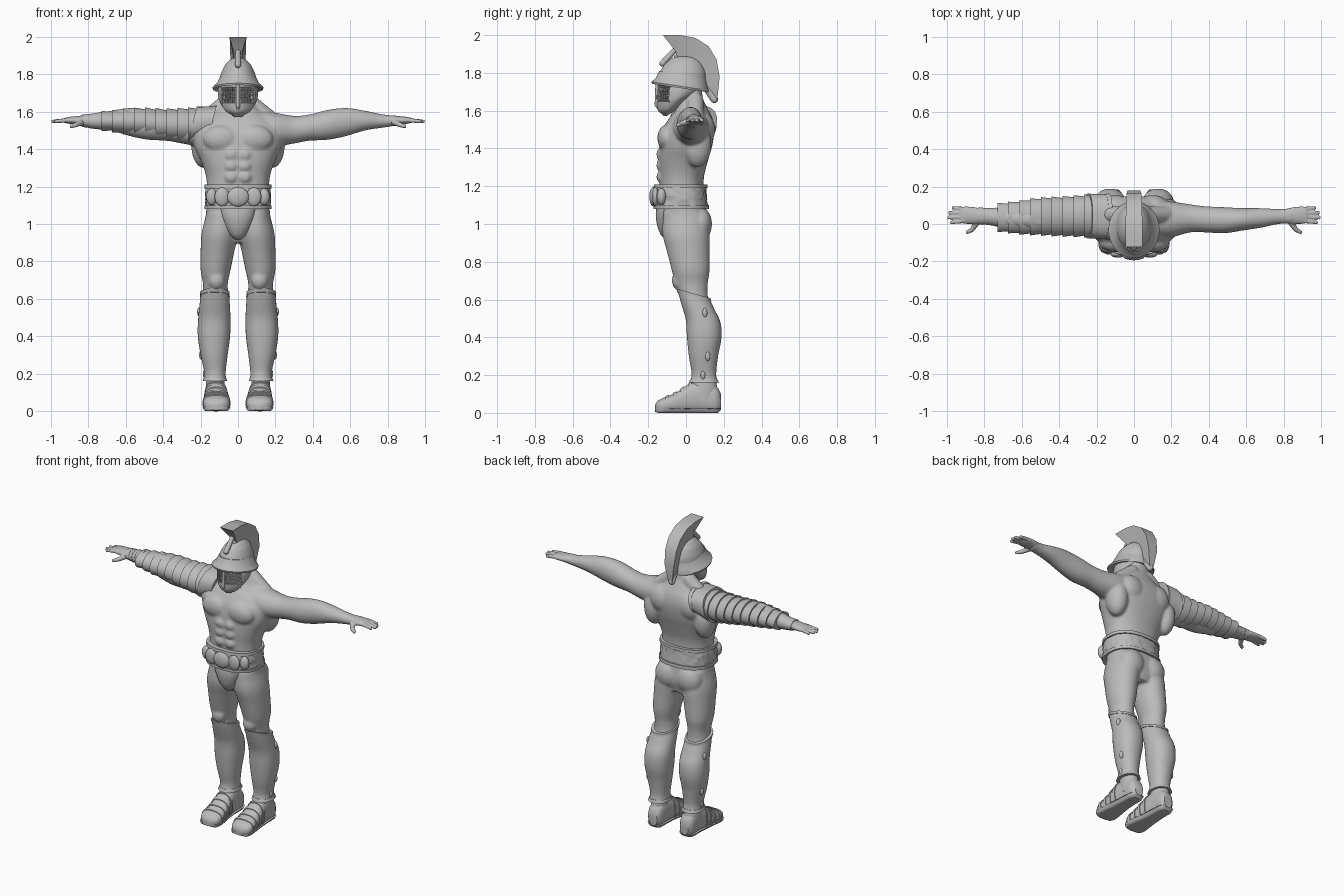
import bpy, bmesh, math, random
from mathutils import Vector, Matrix

random.seed(4)
default_cube = bpy.data.objects.get("Cube")
if default_cube:
    bpy.data.objects.remove(default_cube, do_unlink=True)

stone = bpy.data.materials.new("stone grey")
stone.use_nodes = True
stone.diffuse_color = (0.5, 0.5, 0.5, 1)
stone.node_tree.nodes["Principled BSDF"].inputs["Base Color"].default_value = stone.diffuse_color


def sample(table, t):
    """Smoothly interpolate a section table of rows (t, low, high, low, high)."""
    i = max(k for k in range(len(table) - 1) if k == 0 or (table[k][0] - t) * (table[0][0] - table[-1][0]) >= 0)
    before, a, b, after = (table[max(i - 1, 0)], table[i], table[i + 1], table[min(i + 2, len(table) - 1)])
    u = (t - a[0]) / (b[0] - a[0])
    row = [t]
    for p, q, r, s in list(zip(before, a, b, after))[1:]:
        row.append(q + u * (r - p + u * (2 * p - 5 * q + 4 * r - s + u * (3 * (q - r) + s - p))) / 2)
    return row


def loft(bm, rows, axis="z", flip=1, power=2.0, sides=32, grow=None):
    """Skin superellipse sections given by their extents across the axis."""
    index = "xyz".index(axis)
    others = [k for k in range(3) if k != index]
    rings = []
    for number, (t, alo, ahi, blo, bhi) in enumerate(rows):
        extra = grow[number] if grow else 0
        ring = []
        for k in range(sides):
            angle = math.tau * (k + 0.5) / sides
            c, s = math.cos(angle), math.sin(angle)
            co = Vector((0, 0, 0))
            co[index] = t
            co[others[0]] = (alo + ahi) / 2 + ((ahi - alo) / 2 + extra) * math.copysign(abs(c) ** (2 / power), c)
            co[others[1]] = (blo + bhi) / 2 + ((bhi - blo) / 2 + extra) * math.copysign(abs(s) ** (2 / power), s)
            co.x *= flip
            ring.append(bm.verts.new(co))
        rings.append(ring)
    for low, high in zip(rings, rings[1:]):
        for k in range(sides):
            bm.faces.new((low[k], low[k - 1], high[k - 1], high[k]))
    bm.faces.new(rings[0])
    bm.faces.new(rings[-1])
    return [v for ring in rings for v in ring]


def smooth_loft(bm, table, steps=24, **options):
    first, last = table[0][0], table[-1][0]
    return loft(bm, [sample(table, first + (last - first) * k / steps) for k in range(steps + 1)], **options)


def band(bm, table, start, end, near, far, **options):
    """A ring of armour or strap that follows a section table."""
    middle = (start + end) / 2
    rows = [sample(table, t) for t in (start, start, middle, end, end)]
    return loft(bm, rows, grow=[-0.01, near, (near + far) / 2, far, -0.01], **options)


def ball(bm, centre, radii):
    matrix = Matrix.Translation(centre) @ Matrix.Diagonal((*radii, 1))
    bmesh.ops.create_uvsphere(bm, u_segments=20, v_segments=12, radius=1, matrix=matrix)


def limb(bm, start, end, thick, thin):
    a, b = Vector(start), Vector(end)
    matrix = Matrix.Translation((a + b) / 2) @ (b - a).to_track_quat("Z", "Y").to_matrix().to_4x4()
    bmesh.ops.create_cone(bm, cap_ends=True, segments=14, radius1=thick, radius2=thin, depth=(b - a).length, matrix=matrix)
    ball(bm, a, (thick,) * 3)
    ball(bm, b, (thin,) * 3)


def finish(bm, name, voxel=0, relax=0):
    bmesh.ops.recalc_face_normals(bm, faces=bm.faces)
    mesh = bpy.data.meshes.new(name)
    bm.to_mesh(mesh)
    bm.free()
    mesh.materials.append(stone)
    part = bpy.data.objects.new(name, mesh)
    bpy.context.collection.objects.link(part)
    bpy.ops.object.select_all(action="DESELECT")
    part.select_set(True)
    bpy.context.view_layer.objects.active = part
    bpy.ops.object.shade_smooth_by_angle(angle=math.radians(40))
    if voxel:
        remesh = part.modifiers.new("blend", "REMESH")
        remesh.mode, remesh.voxel_size, remesh.use_smooth_shade = "VOXEL", voxel, True
        soften = part.modifiers.new("soften", "SMOOTH")
        soften.factor, soften.iterations = 0.5, relax
    return part


def even(t, half, low, high):
    return (t, -half, half, low, high)


# Section tables
torso = [even(0.9, .1, -.07, .1), even(.98, .17, -.12, .12), even(1.07, .17, -.13, .11), even(1.15, .165, -.14, .095),
         even(1.25, .17, -.14, .095), even(1.33, .195, -.145, .115), even(1.42, .235, -.14, .14),
         even(1.5, .24, -.125, .15), even(1.56, .19, -.09, .14), even(1.61, .115, -.05, .115),
         even(1.66, .075, -.04, .09), even(1.76, .07, -.04, .08)]
arm = [(.1, -.06, .12, 1.47, 1.61), (.2, -.07, .12, 1.42, 1.595), (.3, -.045, .105, 1.43, 1.578),
       (.38, -.045, .095, 1.445, 1.585), (.48, -.05, .09, 1.45, 1.61), (.58, -.035, .085, 1.47, 1.62),
       (.68, -.02, .085, 1.5, 1.605), (.78, 0, .08, 1.515, 1.585), (.85, 0, .085, 1.525, 1.58)]
leg = [(1.06, .01, .17, -.12, .11), (.95, 0, .195, -.125, .125), (.85, .02, .2, -.1, .125), (.75, .04, .2, -.075, .125),
       (.68, .055, .187, -.055, .115), (.6, .05, .19, -.03, .12), (.45, .055, .2, .01, .17),
       (.3, .065, .185, .03, .155), (.18, .075, .165, .04, .155), (.06, .075, .165, .04, .16)]
shin = [(.635, .05, .198, -.045, .125), (.6, .045, .203, -.035, .14), (.5, .04, .213, -.003, .18), (.4, .042, .215, .005, .188),
        (.3, .055, .2, .015, .17), (.2, .066, .18, .03, .16), (.16, .062, .185, .02, .17)]
foot = [(.185, .085, .145, .02, .1), (.165, .07, .165, 0, .14), (.09, .065, .17, 0, .17), (.02, .06, .175, 0, .155),
        (-.05, .05, .18, 0, .11), (-.12, .045, .185, 0, .08), (-.15, .06, .17, 0, .065), (-.163, .09, .14, .01, .045)]
sleeve = [(.14, -.07, .15, 1.48, 1.62), (.25, -.065, .15, 1.44, 1.615), (.4, -.06, .14, 1.455, 1.61),
          (.5, -.055, .135, 1.475, 1.615), (.6, -.05, .12, 1.485, 1.61), (.73, -.035, .105, 1.505, 1.595)]

# Muscular body, blended into one skin
body = bmesh.new()
smooth_loft(body, torso, steps=40, power=2.3, sides=48)
for side in (1, -1):
    smooth_loft(body, arm, axis="x", flip=side, steps=30)
    smooth_loft(body, leg, flip=side, steps=40)
    ball(body, (side * .09, -.1, 1.455), (.098, .052, .072))
    ball(body, (side * .185, .06, 1.42), (.065, .075, .12))
    ball(body, (side * .1, .09, 1.5), (.09, .065, .09))
    ball(body, (side * .08, .075, 1.0), (.085, .063, .09))
    ball(body, (side * .115, -.04, .7), (.045, .035, .05))
    limb(body, (side * .06, .05, 1.65), (side * .16, .05, 1.57), .045, .045)
    for level in (1.25, 1.31, 1.37):
        ball(body, (side * .035, -.132, level), (.037, .025, .033))
finish(body, "body", voxel=.008, relax=6)

# Hands
for side, label in ((1, "left"), (-1, "right")):
    hand = bmesh.new()
    loft(hand, [(.81, .005, .08, 1.525, 1.58), (.85, 0, .09, 1.53, 1.578), (.9, 0, .095, 1.535, 1.573),
                (.925, .005, .088, 1.54, 1.568)], axis="x", flip=side, sides=20)
    for k, tip in enumerate((.975, .99, .985, .965)):
        limb(hand, (side * .91, .017 + k * .021, 1.555), (side * tip, .008 + k * .026, 1.548), .0125, .0095)
    limb(hand, (side * .835, .015, 1.545), (side * .865, -.03, 1.53), .018, .013)
    limb(hand, (side * .865, -.03, 1.53), (side * .89, -.044, 1.522), .013, .01)
    finish(hand, label + "_hand", voxel=.005, relax=2)

    # Greave with a slanted, rolled top edge and small buckles
    greave = bmesh.new()
    shell = smooth_loft(greave, shin, flip=side, power=2.2)
    shell += band(greave, shin, .635, .617, .006, .004, flip=side, power=2.2)
    shell += band(greave, shin, .178, .16, .002, .005, flip=side, power=2.2)
    for v in shell:
        v.co.z -= .28 * (v.co.y - .03) * max(0, (v.co.z - .45) / .185)
    for level, depth in ((.53, .1), (.3, .115), (.2, .09)):
        edge = sample(shin, level)[2]
        ball(greave, (side * (edge - .004), depth, level), (.012, .013, .025))
    finish(greave, label + "_greave")

    # Boot with sole and straps
    boot = bmesh.new()
    smooth_loft(boot, foot, axis="y", flip=side, power=2.5)
    sole = smooth_loft(boot, foot, axis="y", flip=side, power=4, grow=[.004] * 25)
    for v in sole:
        v.co.z = max(0, min(v.co.z, .022))
    for place in (.03, -.01, -.05, -.09):
        strap = band(boot, foot, place, place - .018, .005, .005, axis="y", flip=side, power=2.5)
        for v in strap:
            v.co.z = max(v.co.z, .003)
    smooth_loft(boot, [(.06, .07, .17, .03, .165), (.12, .07, .172, .03, .168), (.165, .072, .17, .03, .16)], flip=side)
    finish(boot, label + "_boot")

# Overlapping plates on the right arm
plates = bmesh.new()
count = 9
for k in range(count):
    start = .2 + k * .058
    band(plates, sleeve, start, start + .066, -.003, .009, axis="x", flip=-1)
guard = band(plates, sleeve, .135, .235, .008, .012, axis="x", flip=-1, power=2.4)
guard += band(plates, sleeve, .13, .15, .014, .01, axis="x", flip=-1, power=2.4)
for v in guard:
    v.co.x += .25 * (v.co.z - 1.57)
finish(plates, "arm_plates")
wrap = bmesh.new()
for k in range(5):
    band(wrap, arm, .71 + k * .024, .738 + k * .024, .006, .004, axis="x", flip=-1)
finish(wrap, "wrist_wrap")

# Wide studded belt with buckle
belt = bmesh.new()
girdle = [even(1.08, .172, -.165, .115), even(1.15, .174, -.168, .108), even(1.21, .17, -.162, .105)]
for v in smooth_loft(belt, girdle, steps=10, power=2.4, sides=72):
    v.co += Vector((v.co.x, v.co.y, 0)).normalized() * random.uniform(-.004, .004)
for low in (1.08, 1.19):
    band(belt, girdle, low, low + .02, .008, .008, power=2.4, sides=64)
ball(belt, (0, -.172, 1.145), (.058, .022, .052))
for side in (1, -1):
    ball(belt, (side * .085, -.162, 1.145), (.04, .018, .05))
    ball(belt, (side * .14, -.13, 1.145), (.03, .025, .045))
finish(belt, "belt")

# Loincloth
cloth = bmesh.new()
smooth_loft(cloth, [even(1.11, .1, -.155, -.04), even(1.04, .088, -.16, -.04), even(.98, .066, -.15, -.04),
                    even(.935, .04, -.13, -.045), even(.915, .012, -.105, -.06)], steps=16)
finish(cloth, "loincloth")

# Helmet bowl and tilted brim
helmet = bmesh.new()
smooth_loft(helmet, [even(1.73, .1, -.14, .105), even(1.8, .092, -.14, .105), even(1.85, .07, -.11, .085),
                     even(1.882, .04, -.07, .05), even(1.893, .008, -.03, .01)], sides=48)
brim = loft(helmet, [even(1.73, .09, -.13, .09), even(1.715, .134, -.18, .12), even(1.725, .136, -.183, .122),
                     even(1.75, .112, -.16, .112), even(1.79, .093, -.142, .106)], sides=48)
for v in brim:
    v.co.z -= .15 * v.co.y
finish(helmet, "helmet")

# Face guard with pierced eye openings and a centre ridge
visor = bmesh.new()
cheeks = [even(1.573, .025, -.12, -.05), even(1.6, .075, -.148, .03), even(1.64, .102, -.155, .08),
          even(1.7, .107, -.155, .095), even(1.76, .098, -.145, .095)]
for v in smooth_loft(visor, cheeks, steps=20, sides=64, power=1.8):
    v.co.z = 1.76 - (1.76 - v.co.z) * (1 - .62 * min(1, max(0, (v.co.y + .1) / .18)))
holes = []
for f in visor.faces:
    c = f.calc_center_median()
    if c.y < -.05 and .016 < abs(c.x) < .09 and 1.645 < c.z < 1.735:
        holes.append(f)
visor.normal_update()
bmesh.ops.recalc_face_normals(visor, faces=visor.faces)
bmesh.ops.inset_individual(visor, faces=holes, thickness=.0018, depth=-.007)
limb(visor, (0, -.152, 1.74), (0, -.156, 1.63), .01, .01)
limb(visor, (0, -.156, 1.63), (0, -.118, 1.582), .01, .008)
finish(visor, "face_guard")

# Sweeping crest, wide at the outer edge and narrow at the bowl
crest = bmesh.new()
outer = [(-.122, 2), (-.03, 2), (.05, 1.985), (.12, 1.94), (.162, 1.87), (.178, 1.78), (.166, 1.66)]
inner = [(-.055, 1.915), (-.045, 1.88), (0, 1.86), (.05, 1.83), (.085, 1.78), (.11, 1.72), (.15, 1.66)]
widths = (.046, .045, .044, .043, .04, .034, .014)
stations = []
for (oy, oz), (iy, iz), w in zip(outer, inner, widths):
    corners = ((-w, oy, oz), (w, oy, oz), (w * .45, iy, iz), (-w * .45, iy, iz))
    stations.append([crest.verts.new(c) for c in corners])
for a, b in zip(stations, stations[1:]):
    for k in range(4):
        crest.faces.new((a[k], a[k - 1], b[k - 1], b[k]))
crest.faces.new(stations[0])
crest.faces.new(stations[-1])
limb(crest, (0, -.125, 1.85), (0, -.06, 1.92), .016, .014)
for (ay, az), (by, bz) in zip(inner[1:], inner[2:]):
    limb(crest, (0, ay, az), (0, by, bz), .02, .02)
finish(crest, "crest")
